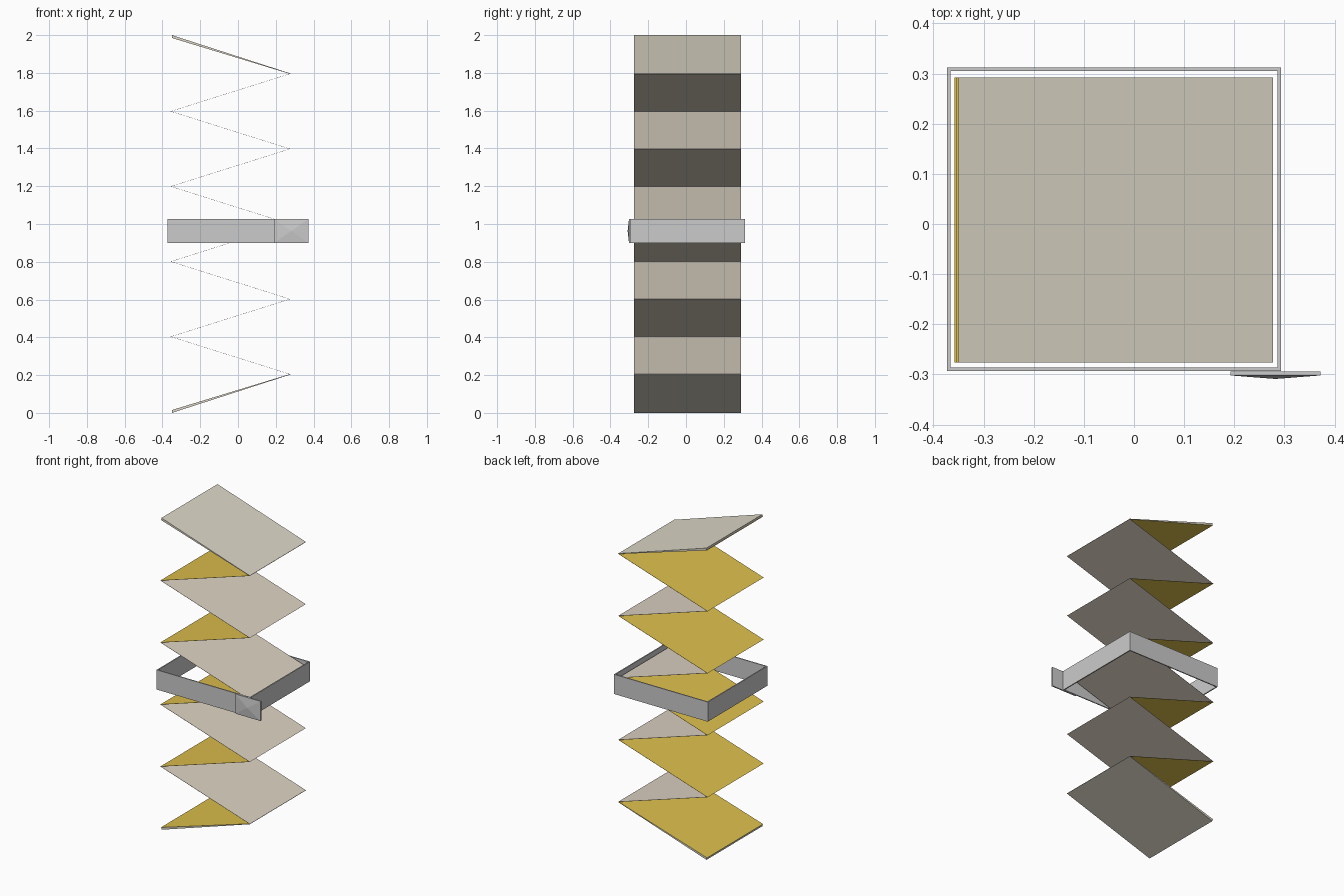
import bpy

if "Cube" in bpy.data.objects:
    bpy.data.objects.remove(bpy.data.objects["Cube"])

Y0, Y1 = -0.276, 0.292
LEFT, RIGHT, LEAVES = -0.354, 0.277, 10


def material(name, rgb):
    m = bpy.data.materials.new(name)
    m.diffuse_color = (*rgb, 1)
    m.use_nodes = True
    m.node_tree.nodes["Principled BSDF"].inputs["Base Color"].default_value = m.diffuse_color
    return m


def add_mesh(name, verts, faces, mats=()):
    me = bpy.data.meshes.new(name)
    me.from_pydata(verts, [], faces)
    ob = bpy.data.objects.new(name, me)
    bpy.context.collection.objects.link(ob)
    for m in mats:
        me.materials.append(m)
    return ob


tan = material("tan_paper", (0.72, 0.65, 0.54))
gold = material("gold_paper", (0.72, 0.52, 0.07))
cover_grey = material("cover_card", (0.72, 0.68, 0.57))

# Zigzag fold line, bottom to top, with slightly lifted ends for the covers
folds = []
for i in range(LEAVES + 1):
    folds.append((RIGHT if i % 2 else LEFT, 0.006 + i * 0.1988))
folds[0] = (-0.35, 0.014)
folds[-1] = (-0.35, 1.986)

# Folded paper: tan on the right side, gold on the left side
verts, faces, slots = [], [], []
for x, z in folds:
    verts += [(x, Y0, z), (x, Y1, z), (x - 0.004, Y0, z), (x - 0.004, Y1, z)]
for i in range(LEAVES):
    a, b = 4 * i, 4 * i + 4
    faces += [(a, a + 1, b + 1, b), (a + 3, a + 2, b + 2, b + 3),
              (a + 2, a, b, b + 2), (a + 1, a + 3, b + 3, b + 1)]
    slots += [0, 1, 0, 0]
n = 4 * LEAVES
faces += [(0, 2, 3, 1), (n, n + 1, n + 3, n + 2)]
slots += [1, 1]
paper = add_mesh("folded_paper", verts, faces, (tan, gold))
paper.data.polygons.foreach_set("material_index", slots)


# Tapered end covers
def cover(name, end, fold, outer_z, tip):
    profile = [end, fold, (fold[0], fold[1] + tip), (end[0], outer_z)]
    v = [(x, y, z) for y in (Y0, Y1) for x, z in profile]
    f = [(0, 1, 2, 3), (7, 6, 5, 4)]
    f += [(i, i + 4, (i + 1) % 4 + 4, (i + 1) % 4) for i in range(4)]
    if tip < 0:
        f = [q[::-1] for q in f]
    add_mesh(name, v, f, (cover_grey,))


cover("top_cover", folds[-1], folds[-2], 2.0, 0.002)
cover("bottom_cover", folds[0], folds[1], 0.0, -0.002)

# Rectangular band around the middle
BZ0, BZ1, T = 0.90, 1.026, 0.007
bx0, bx1, by0, by1 = -0.373, 0.293, -0.293, 0.312


def rect(inset, z):
    return [(bx0 + inset, by0 + inset, z), (bx1 - inset, by0 + inset, z),
            (bx1 - inset, by1 - inset, z), (bx0 + inset, by1 - inset, z)]


loops = rect(0, BZ0) + rect(0, BZ1) + rect(T, BZ1) + rect(T, BZ0)
faces = []
for k in range(4):
    a, b = 4 * k, 4 * ((k + 1) % 4)
    for i in range(4):
        j = (i + 1) % 4
        faces.append((a + i, a + j, b + j, b + i))
add_mesh("band", loops, faces)

# Clasp plate with a shallow pyramid face
cx0, cx1 = 0.192, 0.372
v = [(x, y, z) for y in (-0.294, -0.302)
     for x, z in ((cx0, BZ0), (cx1, BZ0), (cx1, BZ1), (cx0, BZ1))]
v.append(((cx0 + cx1) / 2, -0.309, (BZ0 + BZ1) / 2))
faces = [(3, 2, 1, 0)[::-1]]
for i in range(4):
    j = (i + 1) % 4
    faces += [(i + 4, j + 4, j, i), (i + 4, 8, j + 4)[::-1]]
faces[0] = (3, 2, 1, 0)
clasp = add_mesh("clasp", v, faces)
